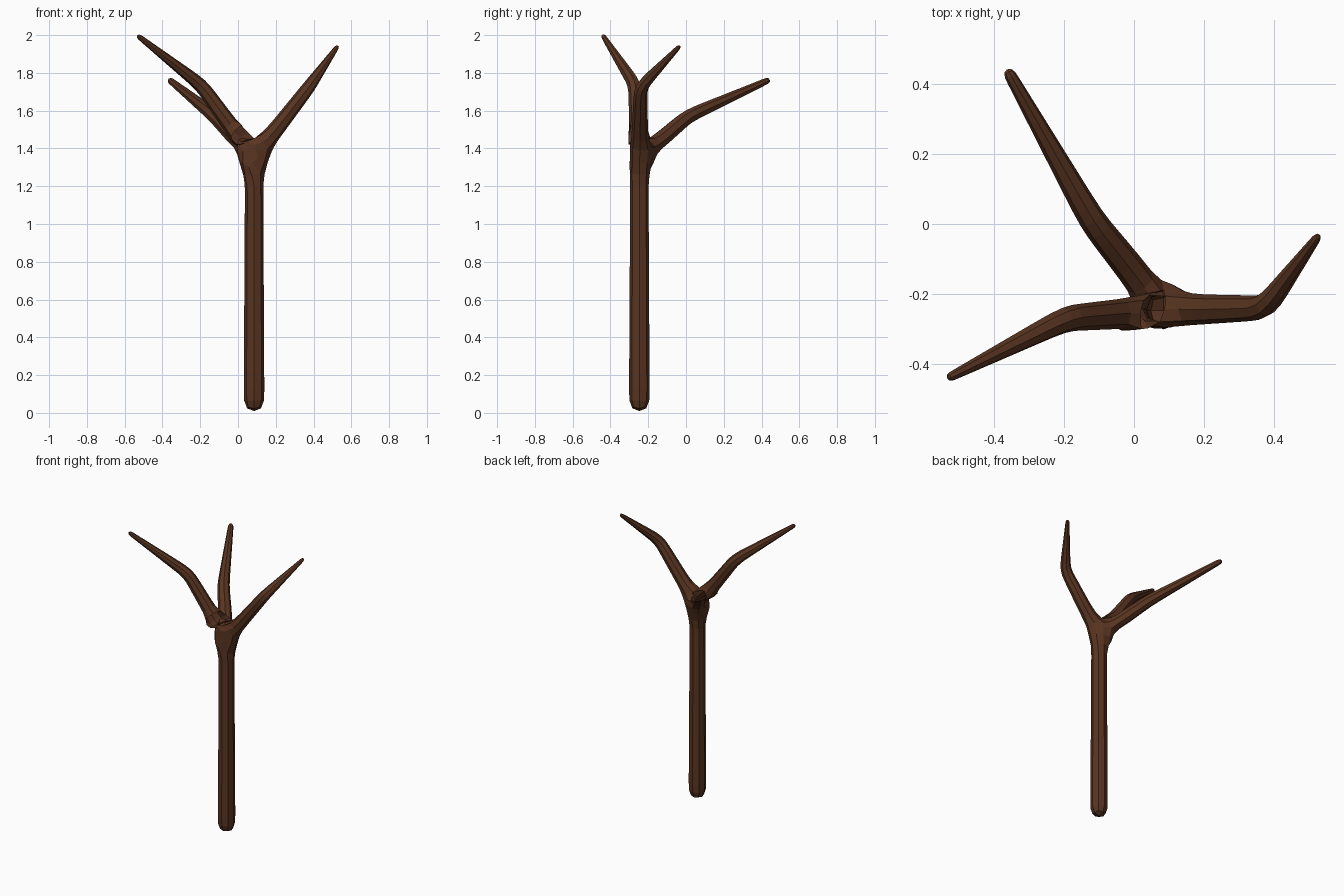
import bpy

if "Cube" in bpy.data.objects:
    bpy.data.objects.remove(bpy.data.objects["Cube"])

# Skeleton: trunk, fork and three bent branches (position, skin radius)
base = ((0.085, -0.247, 0.0), 0.060)
fork = ((0.085, -0.247, 1.35), 0.052)
branches = [
    [((-0.195, -0.27, 1.735), 0.040), ((-0.535, -0.442, 2.0), 0.014)],
    [((0.375, -0.24, 1.725), 0.038), ((0.53, -0.03, 1.945), 0.012)],
    [((-0.12, 0.01, 1.57), 0.042), ((-0.365, 0.445, 1.765), 0.018)],
]
points, edges = [base, fork], [(0, 1)]
for branch in branches:
    previous = 1
    for p in branch:
        points.append(p)
        edges.append((previous, len(points) - 1))
        previous = len(points) - 1

mesh = bpy.data.meshes.new("bare_tree")
mesh.from_pydata([p for p, r in points], edges, [])
tree = bpy.data.objects.new("bare_tree", mesh)
bpy.context.collection.objects.link(tree)
bpy.context.view_layer.objects.active = tree
tree.select_set(True)

# Skin gives square limbs, one subdivision makes them eight-sided
skin = tree.modifiers.new("limbs", 'SKIN')
skin.use_smooth_shade = False
if not mesh.skin_vertices:
    bpy.ops.mesh.customdata_skin_add()
layer = mesh.skin_vertices[0].data
for i, (p, r) in enumerate(points):
    layer[i].radius = (r, r)
    layer[i].use_root = i == 0
sub = tree.modifiers.new("rounding", 'SUBSURF')
sub.levels = sub.render_levels = 1

# Bark
bark = bpy.data.materials.new("bark")
bark.diffuse_color = (0.10, 0.035, 0.015, 1)
bark.use_nodes = True
bark.node_tree.nodes["Principled BSDF"].inputs["Base Color"].default_value = bark.diffuse_color
mesh.materials.append(bark)
